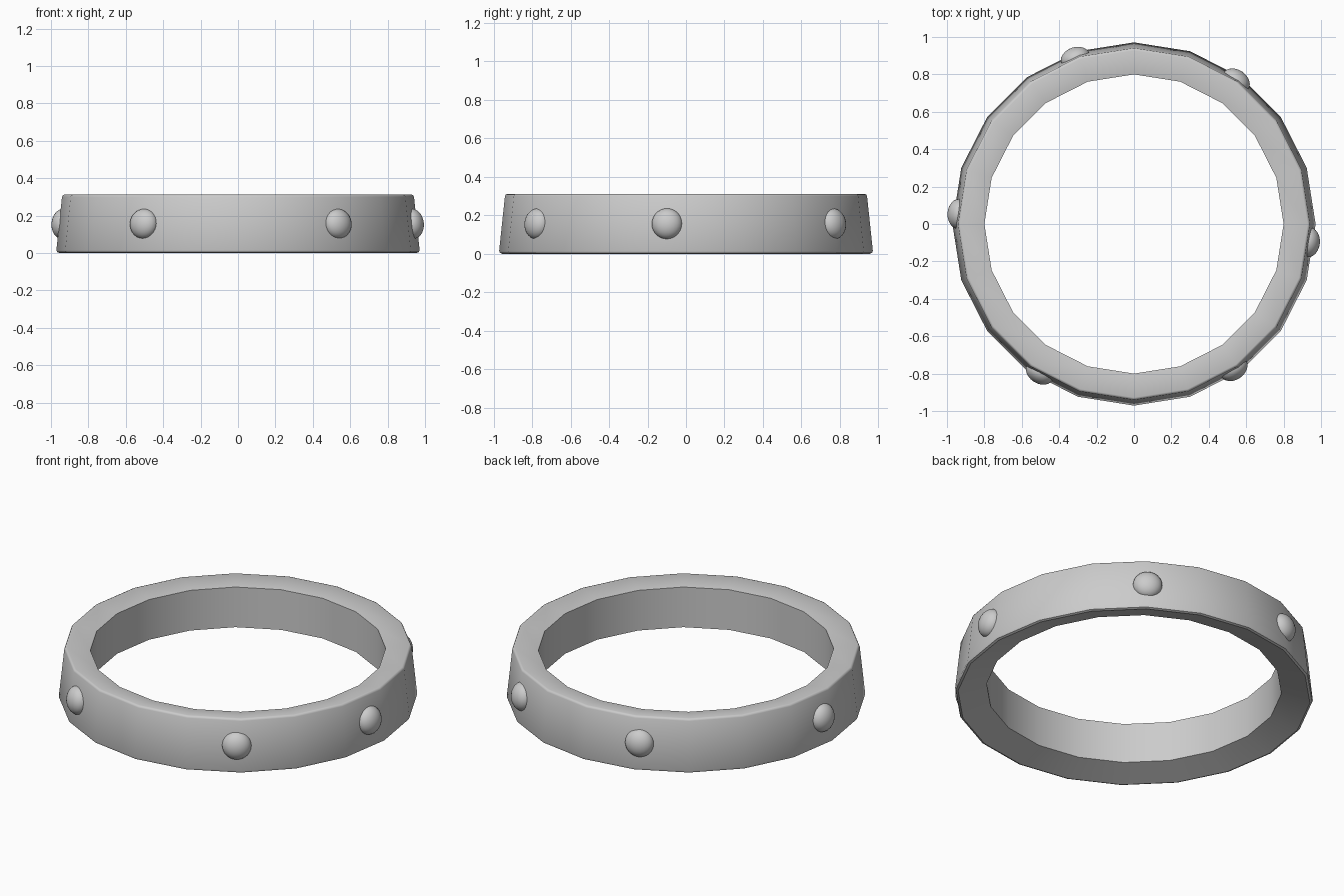
import bpy, bmesh, math
from mathutils import Matrix

if "Cube" in bpy.data.objects:
    bpy.data.objects.remove(bpy.data.objects["Cube"])

SIDES = 20

def smooth(obj, angle):
    bpy.ops.object.select_all(action='DESELECT')
    bpy.context.view_layer.objects.active = obj
    obj.select_set(True)
    bpy.ops.object.shade_smooth_by_angle(angle=math.radians(angle))

def finish(bm, name, angle):
    bmesh.ops.recalc_face_normals(bm, faces=bm.faces)
    mesh = bpy.data.meshes.new(name)
    bm.to_mesh(mesh)
    bm.free()
    obj = bpy.data.objects.new(name, mesh)
    bpy.context.collection.objects.link(obj)
    smooth(obj, angle)
    return obj

# Tapered band: closed (radius, z) section turned around the z axis
section = [(0.80, 0.05), (0.955, 0.0), (0.967, 0.005), (0.971, 0.016),
           (0.941, 0.30), (0.937, 0.308), (0.928, 0.312), (0.80, 0.29)]
bm = bmesh.new()
rings = []
for i in range(SIDES):
    a = 2 * math.pi * i / SIDES
    rings.append([bm.verts.new((r * math.cos(a), r * math.sin(a), z)) for r, z in section])
for i in range(SIDES):
    a, b = rings[i], rings[(i + 1) % SIDES]
    for j in range(len(section)):
        k = (j + 1) % len(section)
        bm.faces.new((a[j], b[j], b[k], a[k]))
finish(bm, "band", 40)

# Rounded studs set unevenly around the band
for n, deg in enumerate((54.5, 109.5, 176.7, 237.6, 304.6, 354.0), 1):
    bm = bmesh.new()
    m = (Matrix.Rotation(math.radians(deg), 4, 'Z')
         @ Matrix.Translation((0.94, 0, 0.156))
         @ Matrix.Rotation(math.radians(-6), 4, 'Y')
         @ Matrix.Diagonal((0.059, 0.08, 0.08, 1)))
    bmesh.ops.create_uvsphere(bm, u_segments=24, v_segments=14, radius=1, matrix=m)
    finish(bm, f"stud_{n}", 60)
